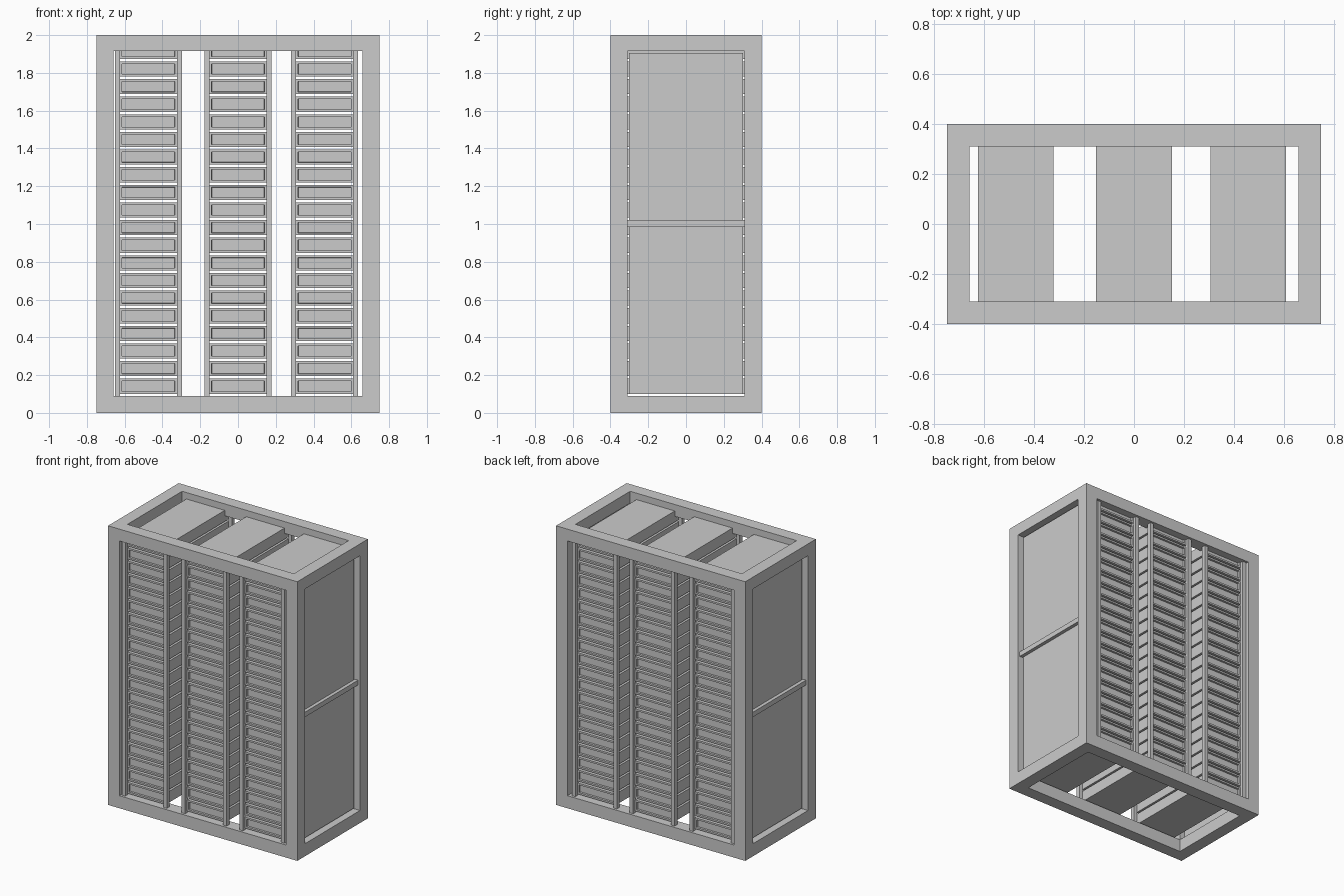
import bpy, bmesh

if "Cube" in bpy.data.objects:
    bpy.data.objects.remove(bpy.data.objects["Cube"])

W, D, H = 1.5, 0.8, 2.0
Z0, Z1 = 0.09, 1.915            # inside opening of the frame
COLUMNS = (-0.474, 0.0, 0.458)  # centre of each stack
UNIT_W, UNIT_H, PITCH, ROWS = 0.304, 0.08, 0.0933, 20


def box(name, lo, hi):
    """Axis-aligned box between two corners."""
    bm = bmesh.new()
    bmesh.ops.create_cube(bm, size=1)
    for v in bm.verts:
        v.co = [lo[i] if v.co[i] < 0 else hi[i] for i in range(3)]
    me = bpy.data.meshes.new(name)
    bm.to_mesh(me)
    bm.free()
    ob = bpy.data.objects.new(name, me)
    bpy.context.collection.objects.link(ob)
    return ob


# Outer frame: solid block with openings cut through all three axes
frame = box("outer_frame", (-W / 2, -D / 2, 0), (W / 2, D / 2, H))
cuts = [((-0.66, -1, Z0), (0.66, 1, Z1)),
        ((-1, -0.31, Z0), (1, 0.31, Z1)),
        ((-0.66, -0.31, -1), (0.66, 0.31, 3))]
for lo, hi in cuts:
    cutter = box("opening_cutter", lo, hi)
    cutter.hide_render = True
    cutter.hide_set(True)
    mod = frame.modifiers.new("opening", 'BOOLEAN')
    mod.operation = 'DIFFERENCE'
    mod.solver = 'EXACT'
    mod.object = cutter

# Side panels with a cross rail
for s, side in ((-1, "left"), (1, "right")):
    xs = sorted((s * 0.695, s * 0.71))
    box(side + "_panel", (xs[0], -0.302, 0.1), (xs[1], 0.302, 1.905))
    xs = sorted((s * 0.71, s * 0.735))
    box(side + "_cross_rail", (xs[0], -0.31, 0.985), (xs[1], 0.31, 1.02))

# Stacks of drawer-like units with a recessed plate at both ends
for cx in COLUMNS:
    hw = UNIT_W / 2
    unit = box("rack_units", (cx - hw, -0.36, 0.101), (cx + hw, 0.36, 0.101 + UNIT_H))
    bm = bmesh.new()
    bm.from_mesh(unit.data)
    bm.normal_update()
    ends = [f for f in bm.faces if abs(f.normal.y) > 0.9]
    bmesh.ops.inset_individual(bm, faces=ends, thickness=0.018)
    bmesh.ops.inset_individual(bm, faces=ends, thickness=0.0005, depth=-0.015)
    bm.to_mesh(unit.data)
    bm.free()
    arr = unit.modifiers.new("rows", 'ARRAY')
    arr.count = ROWS
    arr.use_relative_offset = False
    arr.use_constant_offset = True
    arr.constant_offset_displace = (0, 0, PITCH)

    # Mounting posts either side, front and back
    for s in (-1, 1):
        px = cx + s * (hw + 0.0125)
        for y in (-0.368, 0.368):
            box("mounting_post", (px - 0.0135, y - 0.015, Z0), (px + 0.0135, y + 0.015, Z1))
